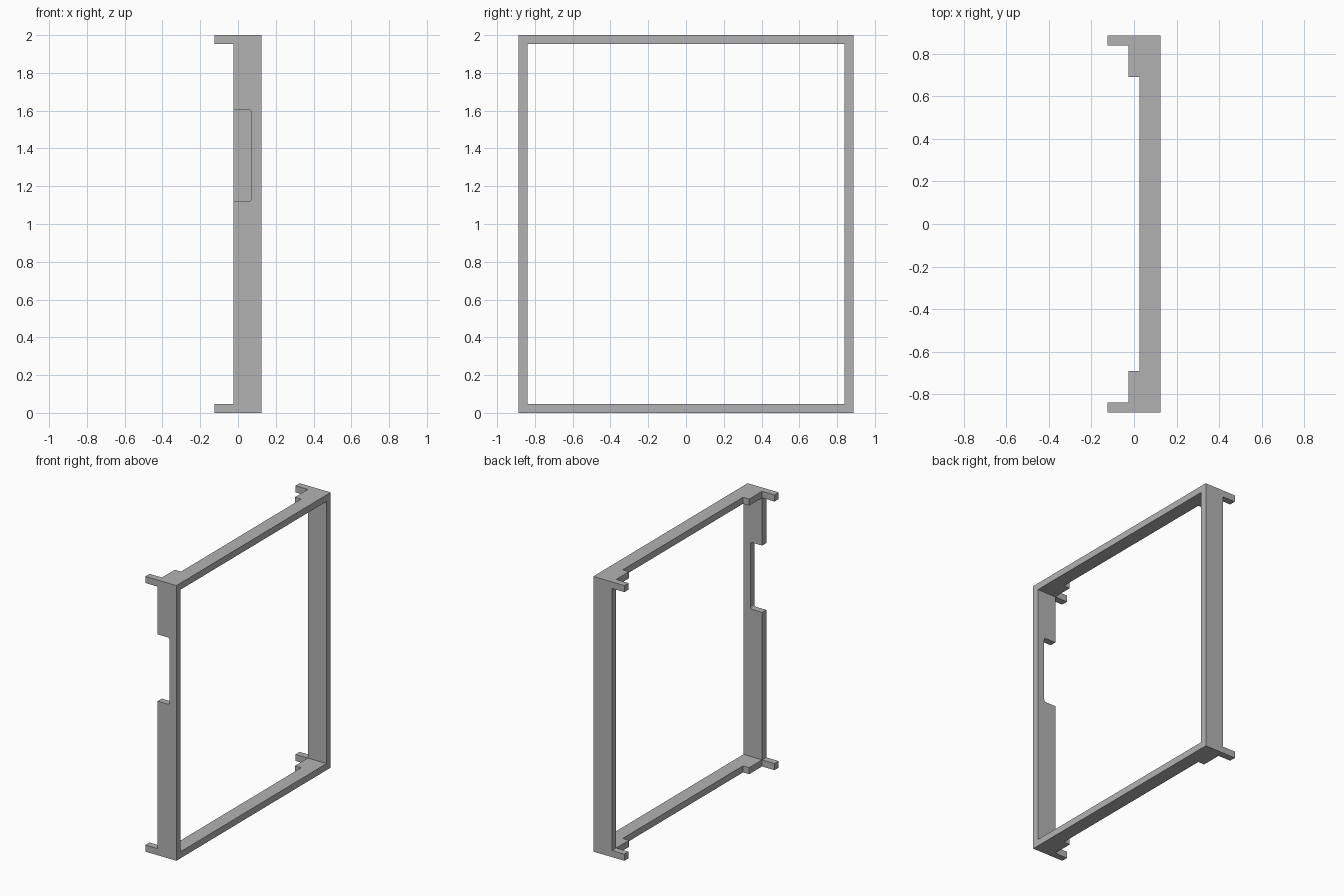
import bpy, bmesh, math
from mathutils import Vector

cube = bpy.data.objects.get("Cube")
if cube:
    bpy.data.objects.remove(cube, do_unlink=True)

grey = bpy.data.materials.new("plain grey")
grey.use_nodes = True
colour = (0.45, 0.45, 0.45, 1)
grey.diffuse_color = colour
grey.node_tree.nodes["Principled BSDF"].inputs["Base Color"].default_value = colour

HEIGHT, HALF_Y, WALL = 2.0, 0.886, 0.048
FRONT, BACK, PEG, SLIM = 0.125, -0.025, -0.125, 0.025
INNER_Y, SHOULDER_Y = HALF_Y - WALL, 0.69


def extrude(name, points, offset):
    """Extrude a flat outline by an offset into a closed solid."""
    bm = bmesh.new()
    face = bm.faces.new([bm.verts.new(p) for p in points])
    result = bmesh.ops.extrude_face_region(bm, geom=[face])
    verts = [v for v in result["geom"] if isinstance(v, bmesh.types.BMVert)]
    bmesh.ops.translate(bm, vec=offset, verts=verts)
    bmesh.ops.recalc_face_normals(bm, faces=bm.faces)
    mesh = bpy.data.meshes.new(name)
    bm.to_mesh(mesh)
    bm.free()
    mesh.materials.append(grey)
    obj = bpy.data.objects.new(name, mesh)
    bpy.context.collection.objects.link(obj)
    return obj


def corner(x, z, radius, start):
    """Quarter circle for a rounded notch corner, in the xz plane."""
    angles = [math.radians(start - 90 * i / 4) for i in range(5)]
    return [(x + radius * math.cos(a), z + radius * math.sin(a)) for a in angles]


def side_rail(name, y, notch):
    """Upright with a peg at each end and an optional cut-out in its back edge."""
    outline = [(PEG, 0), (FRONT, 0), (FRONT, HEIGHT), (PEG, HEIGHT),
               (PEG, HEIGHT - WALL), (BACK, HEIGHT - WALL)]
    if notch:
        low, high, depth, r = 1.12, 1.605, 0.07, 0.016
        outline += [(BACK, high)]
        outline += corner(depth - r, high - r, r, 90)
        outline += corner(depth - r, low + r, r, 0)
        outline += [(BACK, low)]
    outline += [(BACK, WALL), (PEG, WALL)]
    return extrude(name, [(x, y, z) for x, z in outline], Vector((0, WALL, 0)))


def cross_bar(name, z):
    """Slim bar that widens into a shoulder beside each upright."""
    half = [(FRONT, INNER_Y), (BACK, INNER_Y), (BACK, SHOULDER_Y), (SLIM, SHOULDER_Y)]
    outline = half + [(x, -y) for x, y in reversed(half)]
    return extrude(name, [(x, y, z) for x, y in outline], Vector((0, 0, WALL)))


# Uprights and bars
frame = side_rail("frame", -HALF_Y, True)
parts = [cross_bar("bottom_bar", 0), cross_bar("top_bar", HEIGHT - WALL),
         side_rail("back_rail", INNER_Y, False)]

# Fuse everything into one seamless frame
for part in parts:
    mod = frame.modifiers.new("fuse " + part.name, "BOOLEAN")
    mod.operation = "UNION"
    mod.solver = "EXACT"
    mod.object = part
bpy.context.view_layer.update()
fused = bpy.data.meshes.new_from_object(
    frame.evaluated_get(bpy.context.evaluated_depsgraph_get()))
frame.modifiers.clear()
frame.data = fused
for part in parts:
    bpy.data.objects.remove(part, do_unlink=True)
